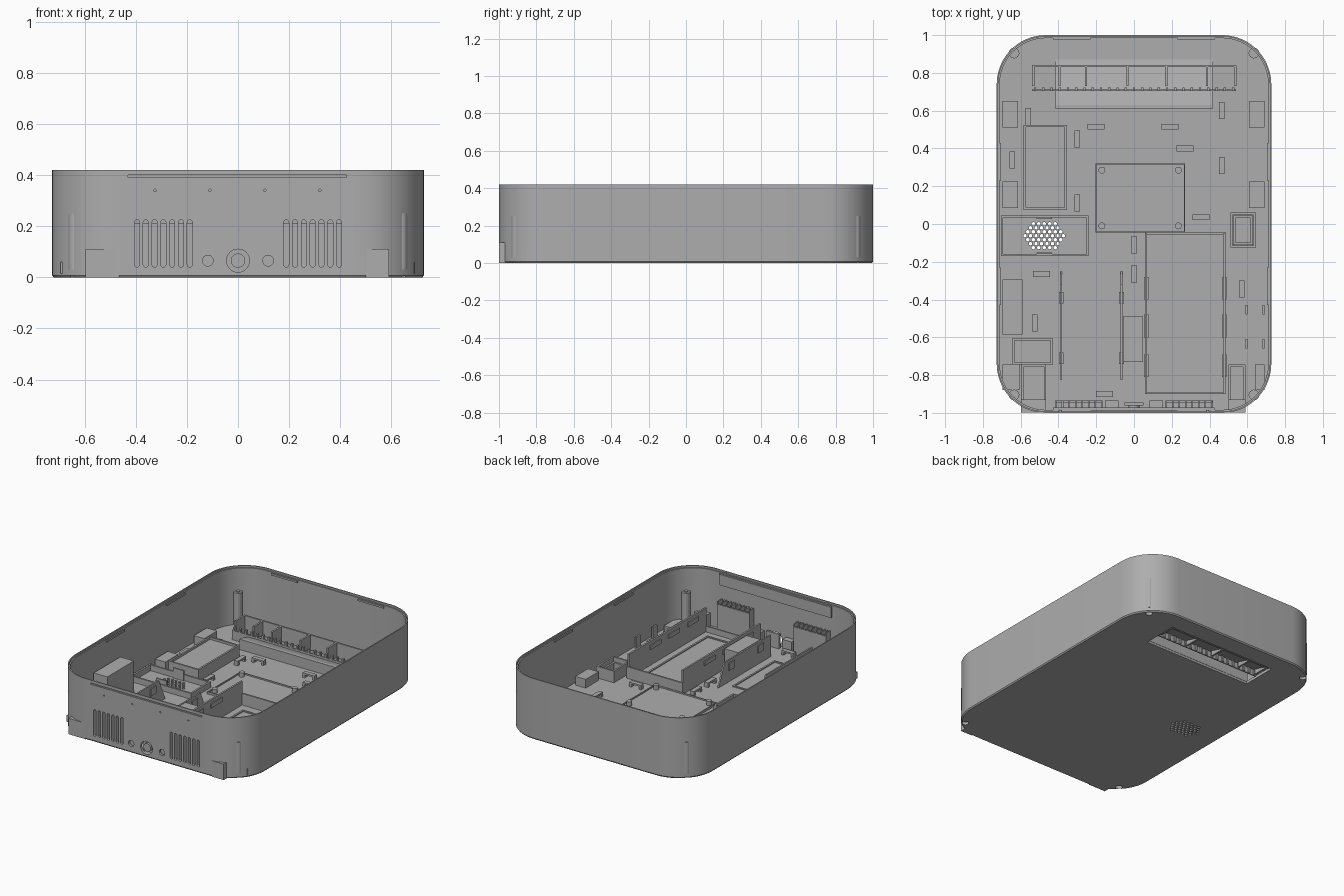
import bpy, bmesh, math
from mathutils import Vector, Matrix

cube = bpy.data.objects.get("Cube")
if cube:
    bpy.data.objects.remove(cube)

grey = bpy.data.materials.new("plain grey plastic")
grey.use_nodes = True
grey.diffuse_color = (0.42, 0.42, 0.42, 1)
grey.node_tree.nodes["Principled BSDF"].inputs["Base Color"].default_value = (0.42, 0.42, 0.42, 1)

FLOOR = 0.02
WIDE, LONG, TALL, RADIUS = 0.727, 1.0, 0.42, 0.26


def finish(name, bm, smooth=False):
    bmesh.ops.recalc_face_normals(bm, faces=bm.faces)
    mesh = bpy.data.meshes.new(name)
    bm.to_mesh(mesh)
    bm.free()
    mesh.materials.append(grey)
    obj = bpy.data.objects.new(name, mesh)
    bpy.context.collection.objects.link(obj)
    if smooth:
        bpy.ops.object.select_all(action="DESELECT")
        obj.select_set(True)
        bpy.context.view_layer.objects.active = obj
        bpy.ops.object.shade_smooth_by_angle(angle=math.radians(30))
    return obj


def box(bm, x0, x1, y0, y1, z0, z1):
    size = Matrix.Diagonal((x1 - x0, y1 - y0, z1 - z0, 1))
    place = Matrix.Translation(((x0 + x1) / 2, (y0 + y1) / 2, (z0 + z1) / 2))
    bmesh.ops.create_cube(bm, size=1, matrix=place @ size)


def frame(bm, x0, x1, y0, y1, top, t=0.012):
    for x in (x0, x1 - t):
        box(bm, x, x + t, y0, y1, FLOOR - 0.005, top)
    for y in (y0, y1 - t):
        box(bm, x0 + t, x1 - t, y, y + t, FLOOR - 0.005, top)


def prism(bm, points, push):
    base = bm.faces.new([bm.verts.new(p) for p in points])
    moved = bmesh.ops.extrude_face_region(bm, geom=[base])["geom"]
    bmesh.ops.translate(bm, vec=push, verts=[v for v in moved if isinstance(v, bmesh.types.BMVert)])


def rod(bm, x, y, z, r, depth, along_y=False, sides=24):
    turn = Matrix.Rotation(math.pi / 2, 4, "X") if along_y else Matrix()
    bmesh.ops.create_cone(bm, cap_ends=True, segments=sides, radius1=r, radius2=r,
                          depth=depth, matrix=Matrix.Translation((x, y, z)) @ turn)


# Rounded tray: outer skin, rim, inner lip and floor
def ring(bm, inset, z, steps=12):
    verts = []
    r = RADIUS - inset
    for quarter, (sx, sy) in enumerate(((1, 1), (-1, 1), (-1, -1), (1, -1))):
        for i in range(steps + 1):
            a = (quarter + i / steps) * math.pi / 2
            verts.append(bm.verts.new((sx * (WIDE - RADIUS) + r * math.cos(a),
                                       sy * (LONG - RADIUS) + r * math.sin(a), z)))
    return verts


bm = bmesh.new()
levels = ((0.006, 0), (0, 0.008), (0, TALL), (0.008, TALL), (0.008, TALL - 0.012),
          (0.016, TALL - 0.012), (0.016, FLOOR))
rings = [ring(bm, *level) for level in levels]
for low, high in zip(rings, rings[1:]):
    for i in range(len(low)):
        j = (i + 1) % len(low)
        bm.faces.new((low[i], low[j], high[j], high[i]))
bm.faces.new(rings[0])
bm.faces.new(rings[-1])
tray = finish("tray", bm, smooth=True)

# Openings through the front, floor and corners
bm = bmesh.new()
for side in (-1, 1):
    for i in range(7):
        x = side * 0.292 + (i - 3) * 0.0345
        outline = []
        for end, start in ((0.215, 0), (0.05, math.pi)):
            for k in range(7):
                a = start + k * math.pi / 6
                outline.append((x + 0.01 * math.cos(a), -1.05, end + 0.01 * math.sin(a)))
        prism(bm, outline, Vector((0, 0.1, 0)))
    rod(bm, side * 0.118, -1, 0.065, 0.021, 0.1, True)
    for y in (-0.905, 0.905):
        rod(bm, side * 0.635, y, 0, 0.022, 0.1)
for x in (-0.325, -0.11, 0.105, 0.32):
    rod(bm, x, -1, 0.34, 0.005, 0.1, True, 10)
rod(bm, 0, -1, 0.065, 0.045, 0.1, True, 32)
box(bm, -0.43, 0.425, -1.02, -0.993, 0.391, 0.4)
for row in range(-3, 4):
    count = 8 - abs(row)
    for i in range(count):
        rod(bm, -0.475 + (i - (count - 1) / 2) * 0.029, -0.062 + row * 0.021, 0, 0.010, 0.1, False, 6)
wedge = [(-0.41, 0.62, -0.01), (-0.41, 0.62, 0.08), (-0.41, 0.865, 0.012), (-0.41, 0.865, -0.01)]
prism(bm, wedge, Vector((0.82, 0, 0)))
cutter = finish("opening_cutter", bm)
cutter.hide_render = True
cutter.hide_viewport = True
cut = tray.modifiers.new("openings", "BOOLEAN")
cut.object = cutter
cut.operation = "DIFFERENCE"
cut.solver = "EXACT"

# Sloping hood above the underside hand recess
bm = bmesh.new()
hood = [(-0.415, 0.61, 0.015), (-0.415, 0.61, 0.092), (-0.415, 0.63, 0.092),
        (-0.415, 0.87, 0.025), (-0.415, 0.87, 0.015), (-0.415, 0.865, 0.013), (-0.415, 0.622, 0.08),
        (-0.415, 0.622, 0.015)]
prism(bm, hood, Vector((0.83, 0, 0)))
finish("recess_hood", bm)

# Connector bay with dividers and a toothed front edge
bm = bmesh.new()
box(bm, -0.54, 0.54, 0.83, 0.842, 0.015, 0.14)
for x in (-0.54, -0.4, -0.26, -0.04, 0.165, 0.38, 0.53):
    box(bm, x, x + 0.012, 0.73, 0.84, 0.015, 0.14)
box(bm, -0.54, 0.54, 0.704, 0.712, 0.015, 0.085)
for i in range(25):
    x = -0.53 + i * 0.0437
    box(bm, x, x + 0.012, 0.704, 0.722, 0.015, 0.11)
finish("connector_bay", bm)

# Corner screw posts
bm = bmesh.new()
for x in (-0.635, 0.635):
    for y in (-0.905, 0.905):
        rod(bm, x, y, 0.14, 0.028, 0.22)
        rod(bm, x, y, 0.245, 0.013, 0.02)
finish("corner_posts", bm, smooth=True)

# Front feet that stay square where the tray corner curves away
bm = bmesh.new()
for x0, x1 in ((-0.597, -0.465), (0.5, 0.59)):
    box(bm, x0, x1, -0.999, -0.93, 0, 0.11)
    frame(bm, x0, x1, -0.96, -0.745, 0.05)
finish("front_feet", bm)

# Solid blocks standing on the floor
bm = bmesh.new()
box(bm, -0.575, -0.365, 0.085, 0.515, 0.015, 0.085)
frame(bm, -0.585, -0.355, 0.075, 0.525, 0.1)
for x0 in (-0.695, 0.61):
    for y0 in (0.085, 0.51):
        box(bm, x0, x0 + 0.08, y0, y0 + 0.14, 0.015, 0.08)
box(bm, -0.695, -0.59, -0.585, -0.295, 0.015, 0.24)
box(bm, -0.695, -0.605, -0.88, -0.745, 0.015, 0.06)
box(bm, 0.64, 0.69, -0.88, -0.745, 0.015, 0.06)
box(bm, -0.058, 0.048, -0.73, -0.49, 0.015, 0.17)
finish("floor_blocks", bm)

# Low walled pockets
bm = bmesh.new()
frame(bm, -0.645, -0.43, -0.745, -0.605, 0.12)
frame(bm, 0.51, 0.645, -0.125, 0.06, 0.1)
frame(bm, 0.525, 0.63, -0.11, 0.045, 0.07)
frame(bm, -0.705, -0.24, -0.17, 0.045, 0.06)
for y in (-0.16, 0.027):
    box(bm, -0.515, -0.435, y, y + 0.01, 0.015, 0.09)
for x0 in (0.59, 0.68):
    for y0 in (-0.66, -0.48):
        box(bm, x0, x0 + 0.012, y0, y0 + 0.05, 0.015, 0.1)
finish("floor_pockets", bm)

# Circuit board tray with four standoffs
bm = bmesh.new()
box(bm, -0.2, 0.265, -0.04, 0.315, 0.015, 0.026)
frame(bm, -0.205, 0.27, -0.045, 0.32, 0.035, 0.006)
for x in (-0.17, 0.235):
    for y in (-0.01, 0.285):
        rod(bm, x, y, 0.035, 0.018, 0.04, False, 16)
finish("board_tray", bm)

# Tall guide walls with retaining pads
bm = bmesh.new()
for x in (0.058, 0.472):
    box(bm, x, x + 0.012, -0.9, -0.05, 0.015, 0.185)
    for y in (-0.34, -0.54, -0.75):
        box(bm, x - 0.006, x + 0.018, y - 0.06, y + 0.06, 0.13, 0.16)
box(bm, 0.058, 0.484, -0.055, -0.043, 0.015, 0.1)
box(bm, 0.058, 0.484, -0.9, -0.89, 0.015, 0.06)
frame(bm, 0.12, 0.425, -0.84, -0.12, 0.027)
for x in (-0.39, -0.072):
    side = [(x, -0.825, 0.015), (x, -0.825, 0.17), (x, -0.32, 0.17), (x, -0.25, 0.015)]
    prism(bm, side, Vector((0.01, 0, 0)))
    for y in (-0.39, -0.71):
        box(bm, x - 0.008, x + 0.018, y - 0.03, y + 0.03, 0.1, 0.15)
frame(bm, -0.33, -0.13, -0.78, -0.32, 0.027)
finish("guide_walls", bm)

# Cable bridges scattered across the floor
bm = bmesh.new()
across = ((-0.2, 0.515), (0.19, 0.515), (0.27, 0.4), (0.355, 0.035), (-0.49, -0.265), (-0.155, -0.9))
along = ((-0.56, 0.57), (-0.645, 0.34), (-0.3, 0.45), (-0.3, 0.11), (0.465, 0.6), (0.465, 0.31),
         (0, -0.11), (0, -0.265), (0.57, -0.345), (-0.525, -0.525))
for spots, dx, dy in ((across, 1, 0), (along, 0, 1)):
    for x, y in spots:
        wx, wy = 0.015 + 0.03 * dx, 0.015 + 0.03 * dy
        box(bm, x - wx, x + wx, y - wy, y + wy, 0.04, 0.052)
        for s in (-1, 1):
            cx, cy = x + s * dx * 0.037, y + s * dy * 0.037
            hx, hy = 0.015 - 0.007 * dx, 0.015 - 0.007 * dy
            box(bm, cx - hx, cx + hx, cy - hy, cy + hy, 0.015, 0.041)
finish("cable_bridges", bm)

# Slotted vent guards and socket housings behind the front wall
bm = bmesh.new()
for side in (-1, 1):
    x0 = side * 0.292 - 0.125
    box(bm, x0, x0 + 0.25, -0.945, -0.935, 0.015, 0.21)
    for i in range(8):
        x = x0 + i * 0.0345
        box(bm, x, x + 0.008, -0.985, -0.935, 0.015, 0.23)
    box(bm, side * 0.118 - 0.035, side * 0.118 + 0.035, -0.975, -0.935, 0.015, 0.1)
box(bm, -0.05, 0.05, -0.96, -0.945, 0.015, 0.12)
rod(bm, 0, -0.97, 0.065, 0.028, 0.05, True)
finish("front_guards", bm)

# Strip inside the front rim and small lid catches
bm = bmesh.new()
box(bm, -0.43, 0.425, -0.986, -0.972, 0.325, 0.4)
for x in (-0.39, 0.39):
    rod(bm, x, -0.99, 0.413, 0.007, 0.012, True, 12)
for x in (-0.33, 0.33):
    for y in (-0.982, 0.982):
        box(bm, x - 0.1, x + 0.1, y - 0.006, y + 0.006, 0.39, 0.402)
for side in (-1, 1):
    for y in (-0.33, 0.33):
        box(bm, side * 0.709 - 0.006, side * 0.709 + 0.006, y - 0.1, y + 0.1, 0.39, 0.402)
finish("rim_catches", bm)
